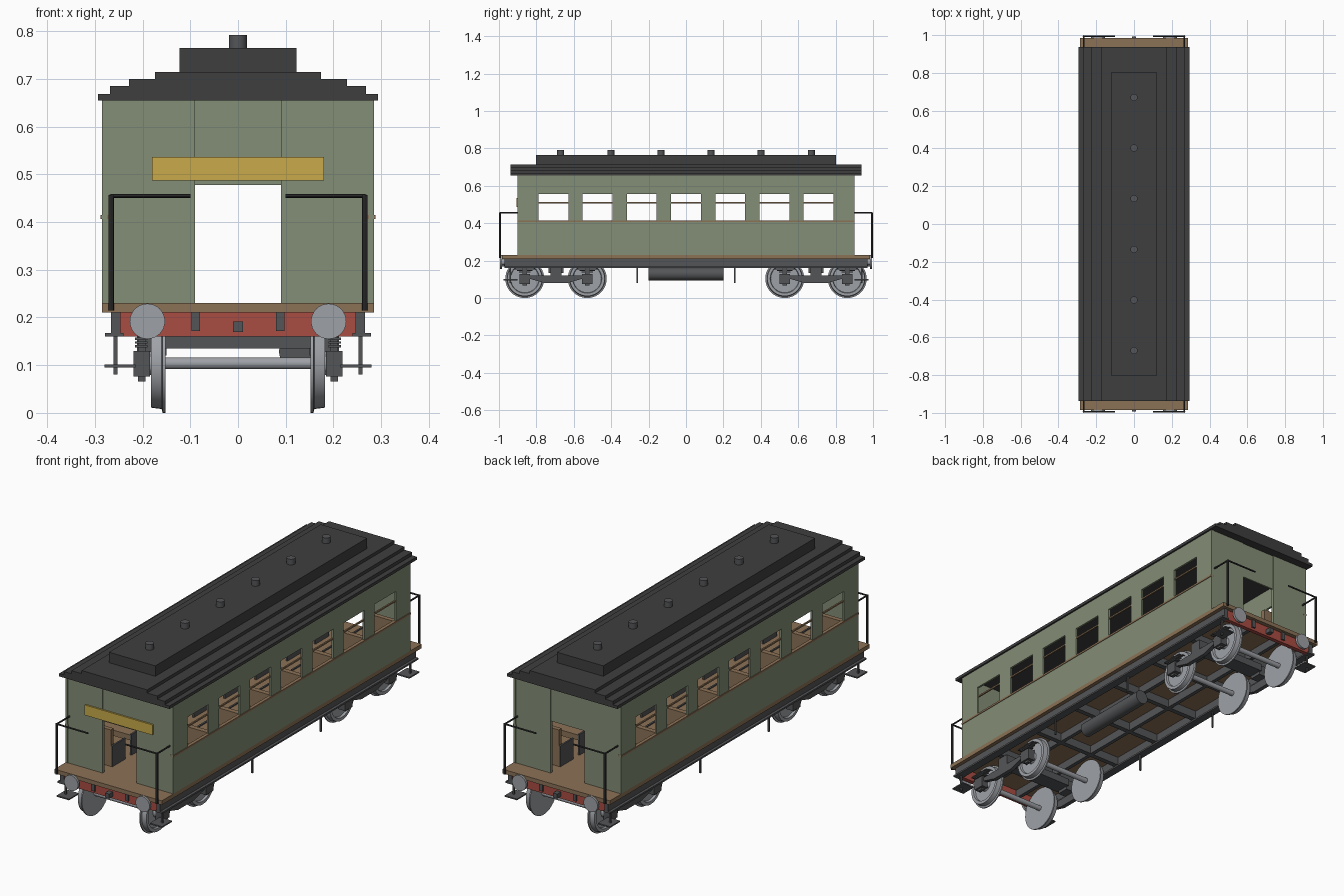
import bpy, bmesh, math
from mathutils import Matrix, Vector

cube = bpy.data.objects.get("Cube")
if cube:
    bpy.data.objects.remove(cube, do_unlink=True)


def material(name, rgb):
    lin = [((c / 255 + 0.055) / 1.055) ** 2.4 for c in rgb] + [1]
    m = bpy.data.materials.new(name)
    m.use_nodes = True
    m.diffuse_color = lin
    m.node_tree.nodes["Principled BSDF"].inputs["Base Color"].default_value = lin
    return m


GREEN = material("sage green paint", (132, 142, 118))
WOOD = material("brown wood", (139, 113, 86))
ROOF = material("charcoal roof", (62, 62, 62))
IRON = material("dark iron", (84, 85, 87))
STEEL = material("light steel", (158, 161, 166))
RED = material("red beam paint", (168, 76, 66))
YELLOW = material("yellow sign paint", (200, 170, 74))
BLACK = material("black iron", (50, 50, 52))


class Part:
    """Collects simple solids into one named object."""

    def __init__(self, name, mat):
        self.name, self.mat, self.bm = name, mat, bmesh.new()

    def box(self, x0, x1, y0, y1, z0, z1):
        mid = Vector((x0 + x1, y0 + y1, z0 + z1)) / 2
        size = Matrix.Diagonal((abs(x1 - x0), abs(y1 - y0), abs(z1 - z0), 1))
        bmesh.ops.create_cube(self.bm, size=1, matrix=Matrix.Translation(mid) @ size)

    def rod(self, p, q, r, sides=24):
        p, q = Vector(p), Vector(q)
        turn = (q - p).to_track_quat("Z", "Y").to_matrix().to_4x4()
        bmesh.ops.create_cone(self.bm, cap_ends=True, segments=sides, radius1=r, radius2=r,
                              depth=(q - p).length,
                              matrix=Matrix.Translation((p + q) / 2) @ turn)

    def lathe(self, profile, side, y, z, steps=40):
        # Revolve (distance along x, radius) points around an axle
        vs = [self.bm.verts.new((side * a, y, z + r)) for a, r in profile]
        es = [self.bm.edges.new(pair) for pair in zip(vs, vs[1:])]
        bmesh.ops.spin(self.bm, geom=vs + es, cent=(0, y, z), axis=(1, 0, 0),
                       angle=math.tau, steps=steps)
        bmesh.ops.remove_doubles(self.bm, verts=self.bm.verts, dist=1e-5)

    def plate(self, outline, x0, x1):
        # Extrude a (y, z) outline across x
        f = self.bm.faces.new([self.bm.verts.new((x0, y, z)) for y, z in outline])
        out = bmesh.ops.extrude_face_region(self.bm, geom=[f])["geom"]
        moved = [g for g in out if isinstance(g, bmesh.types.BMVert)]
        bmesh.ops.translate(self.bm, verts=moved, vec=(x1 - x0, 0, 0))

    def done(self, smooth=False):
        bmesh.ops.recalc_face_normals(self.bm, faces=self.bm.faces)
        me = bpy.data.meshes.new(self.name)
        self.bm.to_mesh(me)
        self.bm.free()
        me.materials.append(self.mat)
        ob = bpy.data.objects.new(self.name, me)
        bpy.context.collection.objects.link(ob)
        if smooth:
            bpy.ops.object.select_all(action="DESELECT")
            ob.select_set(True)
            bpy.context.view_layer.objects.active = ob
            bpy.ops.object.shade_smooth_by_angle(angle=math.radians(35))


SIDES = (-1, 1)
PITCH, HALF_WIN = 0.2365, 0.08
windows = [PITCH * i for i in range(-3, 4)]
posts = [PITCH * (i + 0.5) for i in range(-3, 3)]

# Floor deck
deck = Part("floor_deck", WOOD)
deck.box(-0.285, 0.285, -0.985, 0.985, 0.21, 0.23)
deck.done()

# Side walls with seven window openings each
walls = Part("side_walls", GREEN)
trim = Part("window_trim", WOOD)
for s in SIDES:
    a, b = s * 0.275, s * 0.285
    walls.box(a, b, -0.9, 0.9, 0.23, 0.412)
    walls.box(a, b, -0.9, 0.9, 0.557, 0.656)
    for e in SIDES:
        walls.box(a, b, e * (windows[-1] + HALF_WIN), e * 0.9, 0.412, 0.557)
    for y in posts:
        w = PITCH / 2 - HALF_WIN
        walls.box(a, b, y - w, y + w, 0.412, 0.557)
    trim.box(s * 0.272, s * 0.288, -0.9, 0.9, 0.406, 0.415)
    trim.box(s * 0.276, s * 0.283, -0.79, 0.79, 0.506, 0.513)
walls.done()
trim.done()

# End walls with open doorways
ends = Part("end_walls", GREEN)
for e in SIDES:
    for s in SIDES:
        ends.box(s * 0.09, s * 0.28, e * 0.885, e * 0.898, 0.23, 0.656)
    ends.box(-0.09, 0.09, e * 0.885, e * 0.894, 0.478, 0.656)
ends.done()

sign = Part("destination_board", YELLOW)
sign.box(-0.18, 0.18, -0.906, -0.898, 0.487, 0.536)
sign.done()

# Stepped roof, raised centre section and vents
roof = Part("stepped_roof", ROOF)
for w, z0, z1 in ((0.293, 0.655, 0.669), (0.268, 0.669, 0.685),
                  (0.228, 0.685, 0.7), (0.174, 0.7, 0.715)):
    roof.box(-w, w, -0.938, 0.938, z0, z1)
roof.box(-0.123, 0.123, -0.803, 0.803, 0.715, 0.765)
roof.done()
vents = Part("roof_vents", IRON)
for i in range(6):
    y = (i - 2.5) * 0.268
    vents.rod((0, y, 0.76), (0, y, 0.792), 0.019, 16)
vents.done(True)

# Bench seats either side of the aisle
seats = Part("bench_seats", WOOD)
seat_ends = Part("seat_ends", IRON)
for s in SIDES:
    for y in posts:
        seats.box(s * 0.1, s * 0.272, y - 0.085, y + 0.085, 0.3, 0.325)
        seats.box(s * 0.1, s * 0.272, y - 0.012, y + 0.012, 0.325, 0.405)
        seat_ends.box(s * 0.092, s * 0.1, y - 0.085, y + 0.085, 0.23, 0.33)
    for e in SIDES:
        seats.box(s * 0.1, s * 0.272, e * 0.8, e * 0.822, 0.23, 0.405)
        seats.box(s * 0.1, s * 0.272, e * 0.72, e * 0.8, 0.3, 0.325)
        seat_ends.box(s * 0.092, s * 0.1, e * 0.72, e * 0.822, 0.23, 0.33)
seats.done()
seat_ends.done()

# Platform handrails
rails = Part("platform_handrails", BLACK)
for s in SIDES:
    for e in SIDES:
        x, y = s * 0.266, e * 0.994
        rails.rod((x, y, 0.215), (x, y, 0.457), 0.006, 8)
        rails.rod((x, y, 0.455), (s * 0.1, y, 0.455), 0.004, 8)
        rails.rod((x, y, 0.455), (x, e * 0.895, 0.455), 0.004, 8)
rails.done(True)

# Underframe: sole bars, inner bars, cross members
frame = Part("underframe", IRON)
for s in SIDES:
    frame.box(s * 0.246, s * 0.266, -0.97, 0.97, 0.166, 0.21)
    frame.box(s * 0.24, s * 0.279, -0.97, 0.97, 0.16, 0.168)
    frame.box(s * 0.08, s * 0.098, -0.945, 0.945, 0.17, 0.21)
for y in (-0.695, -0.42, -0.14, 0.14, 0.42, 0.695):
    frame.box(-0.246, 0.246, y - 0.012, y + 0.012, 0.17, 0.21)
frame.done()

# Red end beams with brackets and couplers
beams = Part("end_beams", RED)
fittings = Part("beam_fittings", IRON)
buffers = Part("buffers", STEEL)
for e in SIDES:
    beams.box(-0.246, 0.246, e * 0.945, e * 0.965, 0.16, 0.21)
    fittings.box(-0.011, 0.011, e * 0.96, e * 0.993, 0.17, 0.192)
    for s in SIDES:
        fittings.box(s * 0.08, s * 0.098, e * 0.96, e * 0.973, 0.172, 0.21)
        x = s * 0.19
        buffers.rod((x, e * 0.96, 0.192), (x, e * 0.985, 0.192), 0.016)
        buffers.rod((x, e * 0.983, 0.192), (x, e * 0.995, 0.192), 0.037, 32)
beams.done()
fittings.done()
buffers.done(True)

# Boarding steps and mid-frame hangers
steps = Part("boarding_steps", IRON)
for s in SIDES:
    for e in SIDES:
        steps.box(s * 0.215, s * 0.28, e * 0.9, e * 0.975, 0.095, 0.101)
        for y in (0.94, 0.26):
            steps.box(s * 0.253, s * 0.261, e * y - 0.004, e * y + 0.004, 0.08, 0.165)
steps.done()

tank = Part("air_tank", IRON)
tank.rod((0.12, -0.2, 0.129), (0.12, 0.2, 0.129), 0.034, 28)
tank.done(True)

# Bogies: wheels, axles, side frames, springs
TREAD = [(0.152, 0), (0.152, 0.104), (0.158, 0.104), (0.16, 0.096), (0.182, 0.093),
         (0.182, 0.078), (0.172, 0.075), (0.172, 0.028), (0.186, 0.024), (0.186, 0)]
wheels = Part("wheels", STEEL)
axles = Part("axles", STEEL)
bogies = Part("bogie_frames", IRON)
for e in SIDES:
    mid = e * 0.695
    bogies.box(-0.155, 0.155, mid - 0.04, mid + 0.04, 0.135, 0.17)
    for s in SIDES:
        a, b = s * 0.192, s * 0.212
        bogies.plate([(mid - 0.18, 0.12), (mid + 0.18, 0.12), (mid + 0.13, 0.1),
                      (mid + 0.06, 0.08), (mid - 0.06, 0.08), (mid - 0.13, 0.1)], a, b)
        bogies.box(s * 0.15, s * 0.212, mid - 0.03, mid + 0.03, 0.12, 0.17)
        for d in SIDES:
            y = mid + d * 0.167
            bogies.box(s * 0.184, s * 0.219, y - 0.028, y + 0.028, 0.076, 0.13)
            bogies.box(s * 0.194, s * 0.21, y - 0.012, y + 0.012, 0.066, 0.165)
            for k in range(3):
                w, z = 0.03 + 0.012 * k, 0.137 + 0.008 * k
                bogies.box(s * 0.19, s * 0.216, y - w, y + w, z, z + 0.005)
            wheels.lathe(TREAD, s, y, 0.104)
    for d in SIDES:
        y = mid + d * 0.167
        axles.rod((-0.19, y, 0.104), (0.19, y, 0.104), 0.0125)
wheels.done(True)
axles.done(True)
bogies.done()
